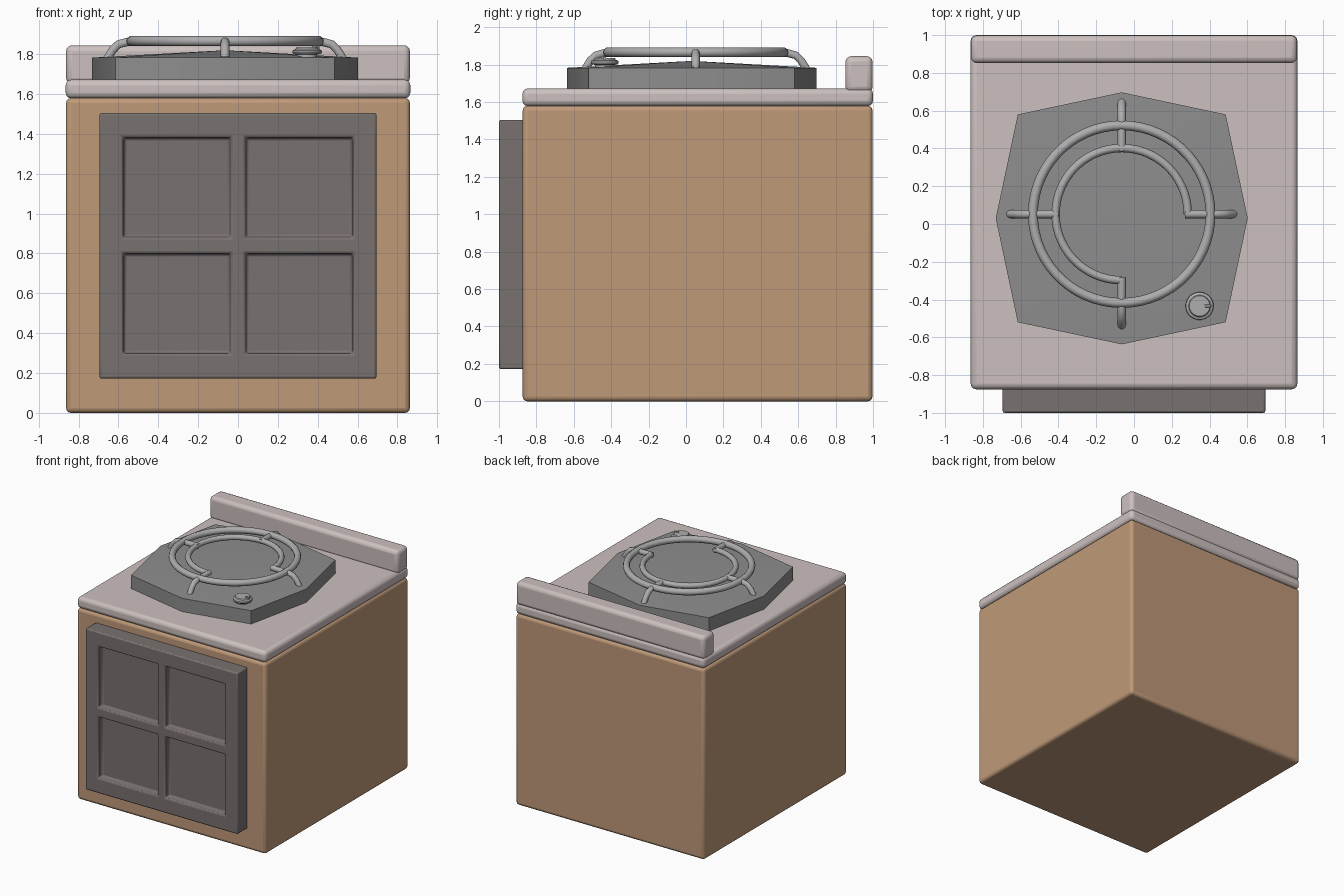
import bpy, bmesh, math
from mathutils import Vector

if "Cube" in bpy.data.objects:
    bpy.data.objects.remove(bpy.data.objects["Cube"])


def material(name, rgb):
    m = bpy.data.materials.new(name)
    m.diffuse_color = (*rgb, 1)
    m.use_nodes = True
    m.node_tree.nodes["Principled BSDF"].inputs["Base Color"].default_value = m.diffuse_color
    return m


WOOD = material("wood", (0.52, 0.32, 0.19))
COUNTER = material("counter", (0.60, 0.53, 0.52))
DOOR = material("door", (0.19, 0.165, 0.16))
PLATE = material("plate", (0.27, 0.27, 0.27))
STEEL = material("steel", (0.42, 0.42, 0.42))


def finish(name, bm, mat, bevel=0, segments=3, angle=35):
    bmesh.ops.recalc_face_normals(bm, faces=bm.faces)
    me = bpy.data.meshes.new(name)
    bm.to_mesh(me)
    bm.free()
    ob = bpy.data.objects.new(name, me)
    bpy.context.collection.objects.link(ob)
    me.materials.append(mat)
    if bevel:
        b = ob.modifiers.new("bevel", 'BEVEL')
        b.width, b.segments, b.limit_method = bevel, segments, 'ANGLE'
        b.angle_limit = math.radians(40)
    bpy.ops.object.select_all(action='DESELECT')
    ob.select_set(True)
    bpy.context.view_layer.objects.active = ob
    bpy.ops.object.shade_smooth_by_angle(angle=math.radians(angle))
    return ob


def box(name, lo, hi, mat, bevel):
    lo, hi = Vector(lo), Vector(hi)
    bm = bmesh.new()
    bmesh.ops.create_cube(bm, size=1)
    for v in bm.verts:
        v.co = (lo + hi) / 2 + v.co * (hi - lo)
    return finish(name, bm, mat, bevel)


def tube(name, pts, radius, closed=False):
    cu = bpy.data.curves.new(name, 'CURVE')
    cu.dimensions = '3D'
    cu.bevel_depth, cu.bevel_resolution = radius, 3
    cu.use_fill_caps = True
    sp = cu.splines.new('POLY')
    sp.points.add(len(pts) - 1)
    for p, co in zip(sp.points, pts):
        p.co = (*co, 1)
    sp.use_cyclic_u = closed
    sp.use_smooth = True
    cu.materials.append(STEEL)
    ob = bpy.data.objects.new(name, cu)
    bpy.context.collection.objects.link(ob)


# Cabinet, worktop and rear upstand
box("cabinet", (-0.863, -0.873, 0), (0.863, 0.997, 1.58), WOOD, 0.025)
box("worktop", (-0.865, -0.875, 1.578), (0.865, 1.0, 1.673), COUNTER, 0.03)
box("rear_upstand", (-0.863, 0.852, 1.652), (0.863, 0.998, 1.845), COUNTER, 0.03)

# Oven door with four recessed panels
bm = bmesh.new()
xs = (-0.695, -0.578, -0.035, 0.035, 0.578, 0.695)
zs = (0.172, 0.295, 0.803, 0.878, 1.385, 1.505)
grid = [[bm.verts.new((x, -1, z)) for x in xs] for z in zs]
panels = []
for j in range(5):
    for i in range(5):
        f = bm.faces.new((grid[j][i], grid[j][i + 1], grid[j + 1][i + 1], grid[j + 1][i]))
        if i % 2 and j % 2:
            panels.append(f)
rim = [e for e in bm.edges if e.is_boundary]
ext = bmesh.ops.extrude_edge_only(bm, edges=rim)["geom"]
for v in ext:
    if isinstance(v, bmesh.types.BMVert):
        v.co.y = -0.86
bmesh.ops.contextual_create(bm, geom=[e for e in ext if isinstance(e, bmesh.types.BMEdge)])
bm.normal_update()
bmesh.ops.inset_individual(bm, faces=panels, thickness=0.012, depth=-0.045)
finish("oven_door", bm, DOOR, 0.01, 2)

# Eight-sided hob plate with a slightly raised centre
bm = bmesh.new()
rings = []
for z in (1.66, 1.783):
    ring = []
    for k in range(8):
        a, r = k * math.pi / 4, (0.667, 0.778)[k % 2]
        ring.append(bm.verts.new((-0.065 + r * math.cos(a), 0.03 + r * math.sin(a), z)))
    rings.append(ring)
apex = bm.verts.new((-0.065, 0.03, 1.82))
bm.faces.new(rings[0])
for k in range(8):
    n = (k + 1) % 8
    bm.faces.new((rings[0][k], rings[0][n], rings[1][n], rings[1][k]))
    bm.faces.new((rings[1][k], rings[1][n], apex))
finish("hob_plate", bm, PLATE)


# Pan support: outer ring, three-quarter inner ring, four bent legs
def polar(r, deg, z):
    a = math.radians(deg)
    return (-0.065 + r * math.cos(a), 0.052 + r * math.sin(a), z)


tube("outer_ring", [polar(0.47, d, 1.866) for d in range(0, 360, 6)], 0.026, True)
tube("inner_ring", [polar(0.35, d, 1.862) for d in range(0, 271, 6)], 0.022)
for k in range(4):
    tube(f"support_leg_{k + 1}",
         [polar(r, 90 * k, z) for r, z in ((0.335, 1.862), (0.49, 1.862), (0.535, 1.85),
                                           (0.565, 1.82), (0.595, 1.77))], 0.022)

# Control knob: turned profile and a pointer ridge
KX, KY = 0.347, -0.434
profile = ((0, 1.77), (0.05, 1.77), (0.05, 1.798), (0.07, 1.802), (0.074, 1.81),
           (0.072, 1.82), (0.058, 1.826), (0.054, 1.836), (0, 1.837))
bm = bmesh.new()
vs = [bm.verts.new((KX + r, KY, z)) for r, z in profile]
es = [bm.edges.new(p) for p in zip(vs, vs[1:])]
bmesh.ops.spin(bm, geom=vs + es, cent=(KX, KY, 0), axis=(0, 0, 1),
               angle=math.tau, steps=32)
bmesh.ops.remove_doubles(bm, verts=bm.verts, dist=0.0005)
finish("control_knob", bm, STEEL)
box("knob_pointer", (KX + 0.025, KY - 0.007, 1.815), (KX + 0.062, KY + 0.007, 1.843), STEEL, 0.004)
